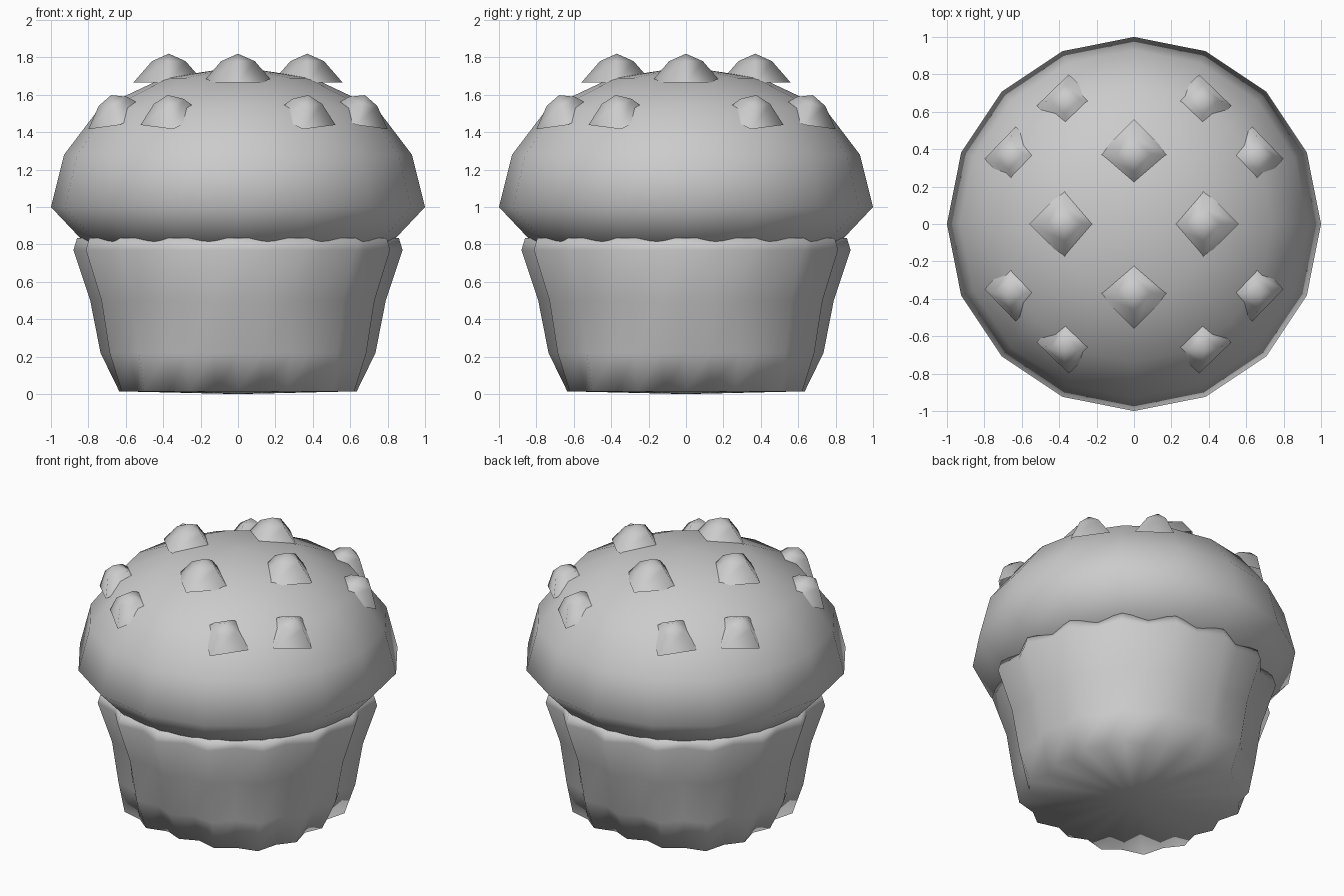
import bpy
import bmesh
import math
from mathutils import Matrix, Vector

if "Cube" in bpy.data.objects:
    bpy.data.objects.remove(bpy.data.objects["Cube"], do_unlink=True)

# Single plain grey material
grey = bpy.data.materials.new("plain grey")
grey.use_nodes = True
colour = (0.6, 0.6, 0.6, 1)
grey.diffuse_color = colour
grey.node_tree.nodes["Principled BSDF"].inputs["Base Color"].default_value = colour


def lathe(name, profile, sides, radius_rule=None, matrix=None):
    """Turn (radius, z) points around z; a zero radius at an end makes a pole."""
    bm = bmesh.new()
    rings = []
    for level, (r, z) in enumerate(profile):
        if r == 0:
            rings.append([bm.verts.new((0, 0, z))])
            continue
        ring = []
        for i in range(sides):
            a = math.tau * i / sides
            rr = radius_rule(level, i, a, r) if radius_rule else r
            ring.append(bm.verts.new((rr * math.cos(a), rr * math.sin(a), z)))
        rings.append(ring)
    for low, high in zip(rings, rings[1:]):
        for i in range(sides):
            j = (i + 1) % sides
            if len(low) == 1:
                bm.faces.new((low[0], high[j], high[i]))
            elif len(high) == 1:
                bm.faces.new((low[i], low[j], high[0]))
            else:
                bm.faces.new((low[i], low[j], high[j], high[i]))
    if matrix:
        bm.transform(matrix)
    bmesh.ops.recalc_face_normals(bm, faces=bm.faces[:])
    for face in bm.faces:
        face.smooth = True
    mesh = bpy.data.meshes.new(name)
    bm.to_mesh(mesh)
    bm.free()
    mesh.materials.append(grey)
    obj = bpy.data.objects.new(name, mesh)
    bpy.context.collection.objects.link(obj)
    return obj


# Pleated paper cup: ridges on even columns, foot slightly squared
pleat_depth = [0.0, 0.05, 0.055, 0.06, 0.065, 0.06, 0.0]
squareness = [0.0, 0.12, 0.02, 0.0, 0.0, 0.0, 0.0]


def pleat(level, i, angle, r):
    square = 1 + squareness[level] * (1 - math.cos(4 * angle)) / 2
    return r * square - (pleat_depth[level] if i % 2 else 0)


cup_profile = [(0, 0), (0.635, 0.015), (0.735, 0.22), (0.79, 0.5),
               (0.88, 0.77), (0.86, 0.835), (0.74, 0.82)]
lathe("paper_cup", cup_profile, 32, pleat)

# Domed cake top with overhanging rim
dome_profile = [(0.7, 0.76), (0.83, 0.82), (1.0, 1.0), (0.93, 1.28),
                (0.74, 1.53), (0.40, 1.69), (0, 1.75)]
lathe("cake_top", dome_profile, 16)

# Small four-sided lumps: an inner ring of four and an outer ring of eight
bump_profile = [(0.19, -0.05), (0.09, 0.065), (0, 0.105)]
inner = [(0.37, 0), (0, 0.37), (-0.37, 0), (0, -0.37)]
outer = [(sx * x, sy * y) for x, y in ((0.36, 0.65), (0.65, 0.36))
         for sx in (1, -1) for sy in (1, -1)]


def add_bump(name, x, y, z, tilt, size):
    outward = Vector((x, y, 0)).normalized()
    axis = Vector((0, 0, 1)).cross(outward)
    place = (Matrix.Translation((x, y, z)) @ Matrix.Rotation(tilt, 4, axis)
             @ Matrix.Scale(size, 4))
    lathe(name, bump_profile, 4, matrix=place)


for n, (x, y) in enumerate(inner):
    add_bump(f"inner_lump_{n + 1}", x, y, 1.715, 0.0, 1.0)
for n, (x, y) in enumerate(outer):
    add_bump(f"outer_lump_{n + 1}", x, y, 1.51, 0.35, 0.9)
